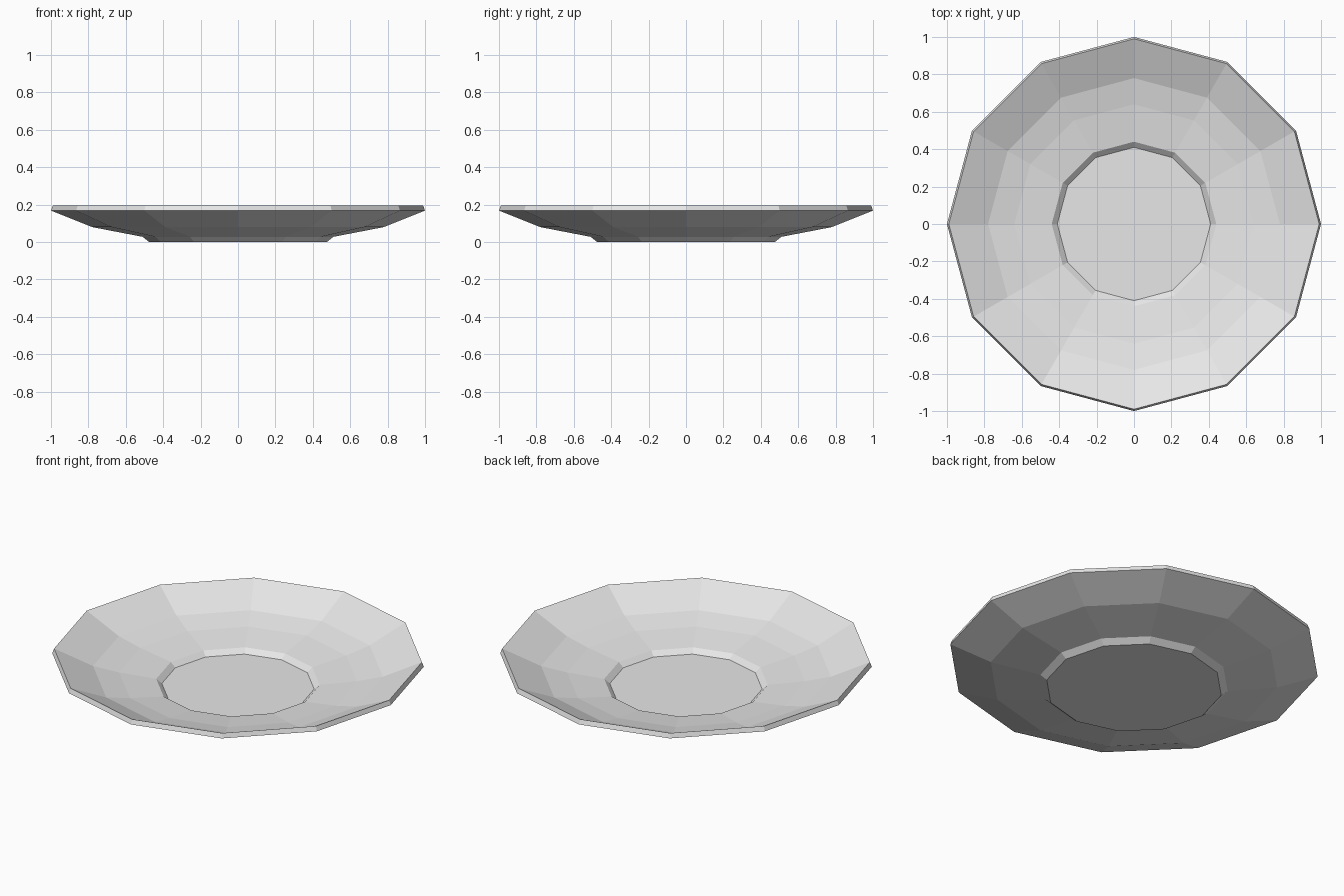
import bpy
import bmesh
from math import cos, sin, tau

SIDES = 12

cube = bpy.data.objects.get("Cube")
if cube:
    bpy.data.objects.remove(cube)

# Single plain ceramic colour
ceramic = bpy.data.materials.new("light_grey_ceramic")
ceramic.use_nodes = True
colour = (0.8, 0.8, 0.8, 1)
ceramic.diffuse_color = colour
ceramic.node_tree.nodes["Principled BSDF"].inputs["Base Color"].default_value = colour

# Cross-section (radius, height): foot, underside, rim, dish, floor
profile = [
    (0.475, 0.0), (0.51, 0.028), (0.78, 0.08), (1.0, 0.168),
    (0.99, 0.195),
    (0.78, 0.1), (0.64, 0.068), (0.44, 0.038), (0.41, 0.012),
]


def lathe(name, points, sides, material):
    """Spin a cross-section into a faceted solid, capped at both ends."""
    bm = bmesh.new()
    rings = [
        [bm.verts.new((r * cos(tau * i / sides), r * sin(tau * i / sides), z))
         for i in range(sides)]
        for r, z in points
    ]
    for a, b in zip(rings, rings[1:]):
        for i in range(sides):
            j = (i + 1) % sides
            bm.faces.new((a[i], a[j], b[j], b[i]))
    bm.faces.new(rings[0][::-1])
    bm.faces.new(rings[-1])
    bmesh.ops.recalc_face_normals(bm, faces=bm.faces)
    mesh = bpy.data.meshes.new(name)
    bm.to_mesh(mesh)
    bm.free()
    mesh.materials.append(material)
    obj = bpy.data.objects.new(name, mesh)
    bpy.context.collection.objects.link(obj)
    return obj


# Shallow twelve-sided plate
lathe("plate", profile, SIDES, ceramic)
